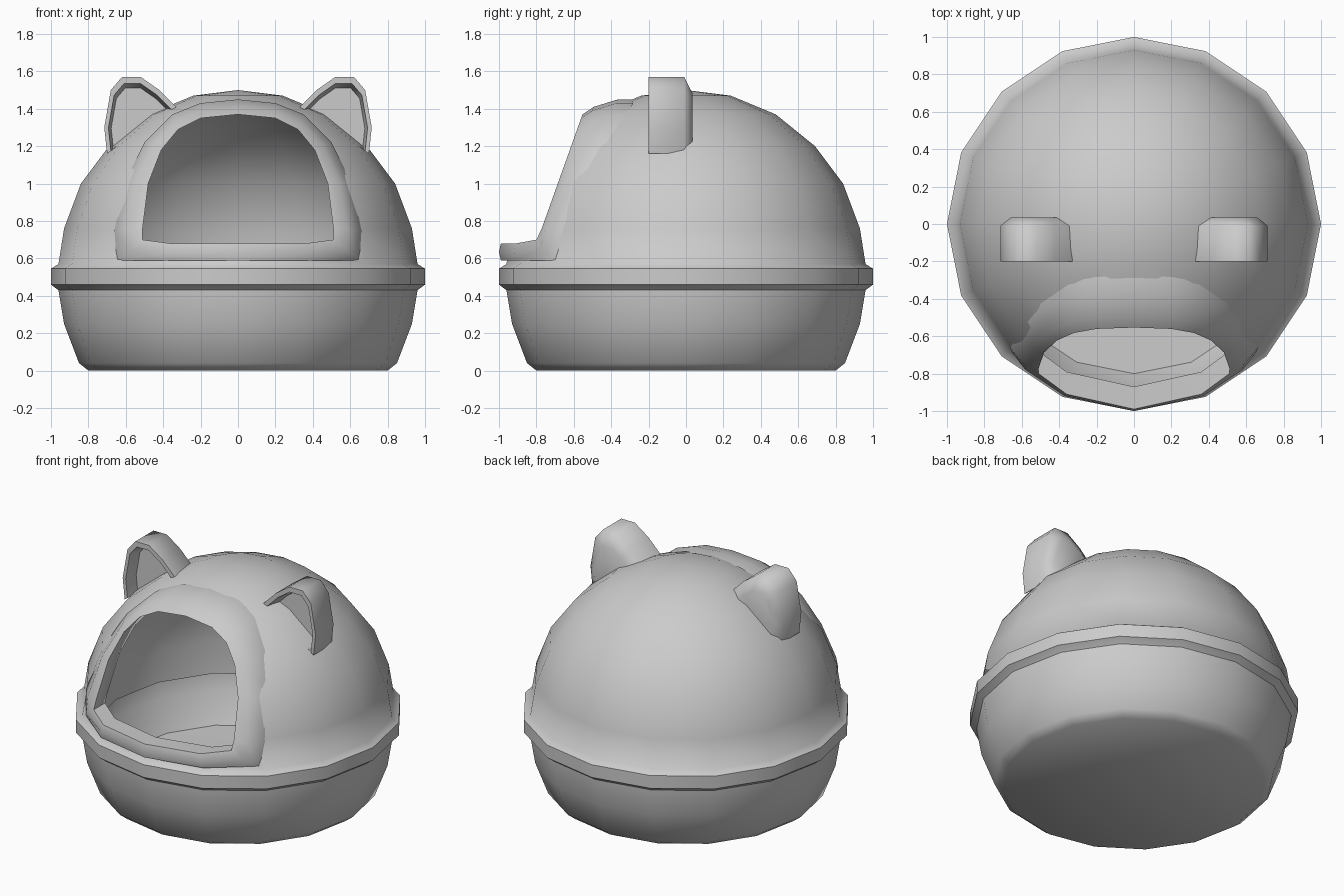
import bpy, bmesh, math

cube = bpy.data.objects.get("Cube")
if cube:
    bpy.data.objects.remove(cube)

# Single plain material
grey = bpy.data.materials.new("light_grey")
grey.use_nodes = True
grey.diffuse_color = (0.6, 0.6, 0.6, 1)
grey.node_tree.nodes["Principled BSDF"].inputs["Base Color"].default_value = (0.6, 0.6, 0.6, 1)


def make_object(name, bm):
    bmesh.ops.recalc_face_normals(bm, faces=bm.faces)
    mesh = bpy.data.meshes.new(name)
    bm.to_mesh(mesh)
    bm.free()
    mesh.materials.append(grey)
    obj = bpy.data.objects.new(name, mesh)
    bpy.context.collection.objects.link(obj)
    return obj


def activate(obj):
    bpy.ops.object.select_all(action='DESELECT')
    obj.select_set(True)
    bpy.context.view_layer.objects.active = obj


def smooth(obj, degrees):
    activate(obj)
    bpy.ops.object.shade_smooth_by_angle(angle=math.radians(degrees))


def revolve(name, profile, sides=16):
    """Lathe an (r, z) profile around the vertical axis."""
    bm = bmesh.new()
    verts = [bm.verts.new((0, -r, z)) for r, z in profile]
    edges = [bm.edges.new(pair) for pair in zip(verts, verts[1:])]
    bmesh.ops.spin(bm, geom=verts + edges, cent=(0, 0, 0), axis=(0, 0, 1),
                   angle=math.tau, steps=sides)
    bmesh.ops.remove_doubles(bm, verts=bm.verts, dist=0.0005)
    return make_object(name, bm)


def bridge(bm, a, b):
    n = len(a)
    for i in range(n):
        bm.faces.new((a[i], a[(i + 1) % n], b[(i + 1) % n], b[i]))


def loft(name, rings, cyclic=False):
    """Join closed rings of points; cap the ends unless cyclic."""
    bm = bmesh.new()
    loops = [[bm.verts.new(p) for p in ring] for ring in rings]
    for a, b in zip(loops, loops[1:]):
        bridge(bm, a, b)
    if cyclic:
        bridge(bm, loops[-1], loops[0])
    else:
        bm.faces.new(loops[0])
        bm.faces.new(loops[-1])
    return make_object(name, bm)


# Tray: bowl with flat bottom
tray = revolve("tray", [(0, 0), (.8, 0), (.85, .04), (.93, .25), (.96, .43), (.96, .5),
                        (.93, .5), (.92, .36), (.9, .25), (.8, .06), (0, .05)])
smooth(tray, 42)

# Hood: hollow dome with a rim band
hood = revolve("hood", [(0, 1.5), (.24, 1.47), (.48, 1.37), (.69, 1.2), (.84, 1), (.93, .76),
                        (.96, .57), (1, .545), (1, .46), (.96, .43), (.9, .36), (.91, .57),
                        (.885, .76), (.8, 1), (.65, 1.17), (.44, 1.33), (.22, 1.42), (0, 1.45)])

# Doorway outlines, right half from bottom centre to top centre
outer = [(0, .59), (.38, .59), (.65, .59), (.66, .75), (.61, 1), (.5, 1.22),
         (.35, 1.37), (.2, 1.43), (0, 1.45)]
inner = [(0, .68), (.36, .68), (.51, .7), (.51, .76), (.48, 1), (.41, 1.18),
         (.32, 1.29), (.2, 1.35), (0, 1.37)]
sill_y = [(-.99, -.99), (-.91, -.91), (-.69, -.8)]


def frame_section(i):
    (xo, zo), (xi, zi) = outer[i], inner[i]
    if i < len(sill_y):
        yo, yi = sill_y[i]
    else:
        yo = -.67 + (zo - .74) * .43
        yi = -.55 - (1.38 - zi) * .357
    bulge = .01 if i < 2 else .035
    mid = ((xo + xi) / 2, (yo + yi) / 2 - bulge, (zo + zi) / 2)
    return [(xo, yo + .09, zo), (xo, yo, zo), mid, (xi, yi, zi), (xi, yi + .12, zi)]


def mirrored(ring):
    return [(-x, y, z) for x, y, z in ring]


half = [frame_section(i) for i in range(len(outer))]
sections = half + [mirrored(r) for r in half[-2:0:-1]]

# Cut the doorway midway under the frame
outline = [((r[1][0] + r[3][0]) / 2, (r[1][2] + r[3][2]) / 2) for r in sections]
cutter = loft("doorway_cutter", [[(x, y, z) for x, z in outline] for y in (-1.4, -.1)])
cutter.hide_render = True
cut = hood.modifiers.new("doorway", 'BOOLEAN')
cut.operation = 'DIFFERENCE'
cut.solver = 'EXACT'
cut.object = cutter
activate(hood)
bpy.ops.object.modifier_apply(modifier=cut.name)
bpy.data.objects.remove(cutter)
smooth(hood, 50)

# Doorway frame
frame = loft("doorway_frame", sections, cyclic=True)
smooth(frame, 65)

# Ears: hollow in front, rounded behind
ear_outline = [(.7, 1.16), (.715, 1.3), (.68, 1.5), (.62, 1.57), (.52, 1.57),
               (.42, 1.5), (.33, 1.41), (.55, 1.28)]
base_x, base_z = .53, 1.28


def ear_ring(scale, y):
    return [(base_x + (x - base_x) * scale, y, base_z + (z - base_z) * scale)
            for x, z in ear_outline]


ear_rings = [ear_ring(.8, -.11), ear_ring(.88, -.2), ear_ring(1, -.2),
             ear_ring(1, -.01), ear_ring(.7, .035)]
smooth(loft("left_ear", ear_rings), 70)
smooth(loft("right_ear", [mirrored(r) for r in ear_rings]), 70)
